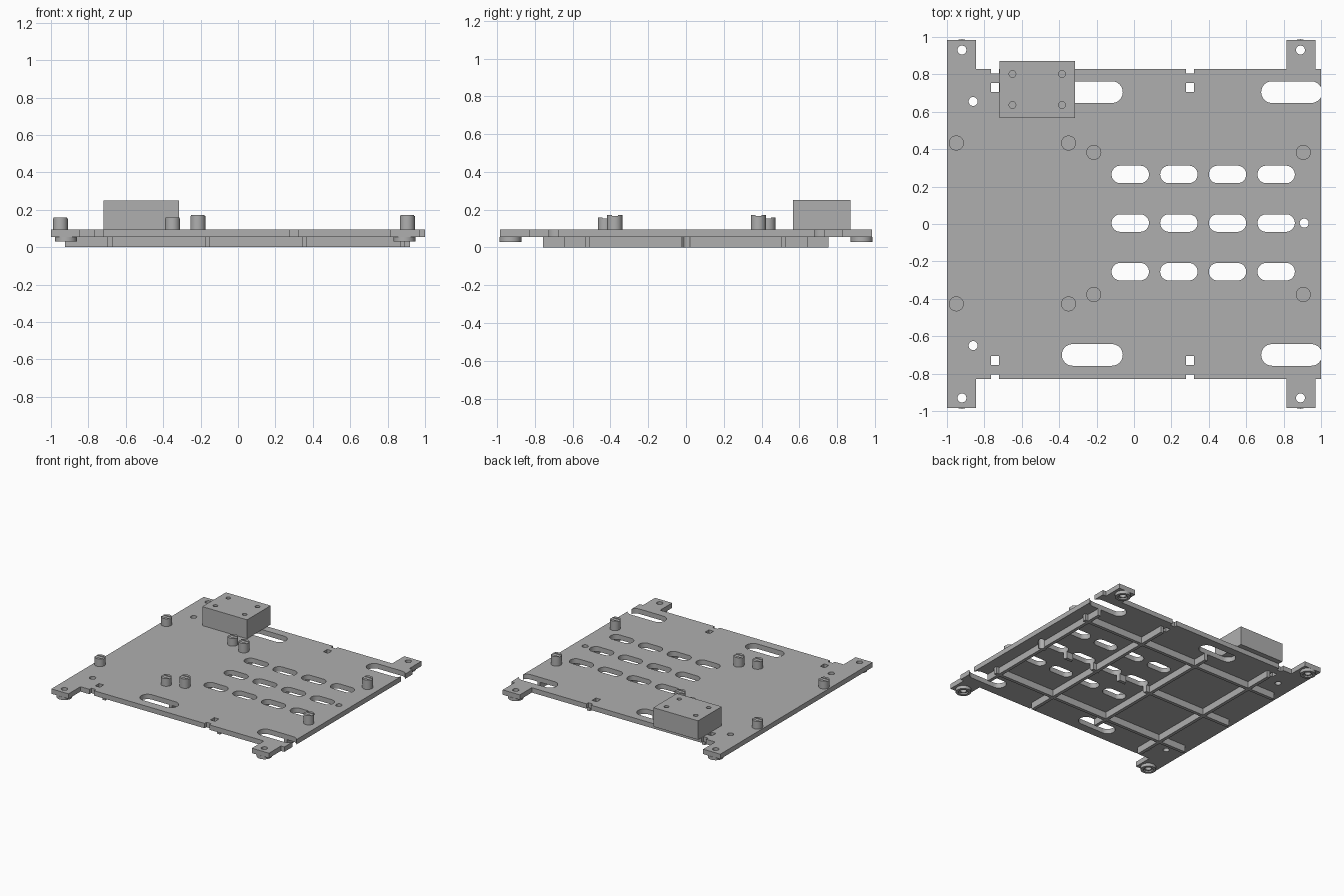
import bpy, bmesh, math
from mathutils import Matrix

if "Cube" in bpy.data.objects:
    bpy.data.objects.remove(bpy.data.objects["Cube"])

GREY = (0.43, 0.43, 0.43, 1)
grey = bpy.data.materials.new("plain_grey")
grey.use_nodes = True
grey.diffuse_color = GREY
grey.node_tree.nodes["Principled BSDF"].inputs["Base Color"].default_value = GREY

BOTTOM, TOP = 0.055, 0.095


def make(name, bm):
    bmesh.ops.recalc_face_normals(bm, faces=bm.faces)
    mesh = bpy.data.meshes.new(name)
    bm.to_mesh(mesh)
    bm.free()
    mesh.materials.append(grey)
    ob = bpy.data.objects.new(name, mesh)
    bpy.context.collection.objects.link(ob)
    return ob


def prism(bm, points, z0, z1):
    face = bm.faces.new([bm.verts.new((x, y, z0)) for x, y in points])
    grown = bmesh.ops.extrude_face_region(bm, geom=[face])["geom"]
    verts = [v for v in grown if isinstance(v, bmesh.types.BMVert)]
    bmesh.ops.translate(bm, verts=verts, vec=(0, 0, z1 - z0))


def block(bm, x0, x1, y0, y1, z0, z1):
    prism(bm, [(x0, y0), (x1, y0), (x1, y1), (x0, y1)], z0, z1)


def slot(bm, x, y, half_length, radius, z0, z1, steps=16):
    # Stadium outline; a zero straight part gives a circle
    straight = half_length - radius
    points = []
    for side in (1, -1):
        for i in range(steps + (straight > 0)):
            a = math.pi * (i / steps - 0.5)
            points.append((x + side * (straight + radius * math.cos(a)),
                           y + side * radius * math.sin(a)))
    prism(bm, points, z0, z1)


def disc(bm, x, y, r, z0, z1):
    slot(bm, x, y, r, r, z0, z1)


def cut(ob, cutter):
    mod = ob.modifiers.new("cut", 'BOOLEAN')
    mod.operation = 'DIFFERENCE'
    mod.solver = 'EXACT'
    mod.object = cutter
    bpy.context.view_layer.objects.active = ob
    bpy.ops.object.modifier_apply(modifier=mod.name)


def smooth(ob):
    bpy.ops.object.select_all(action='DESELECT')
    ob.select_set(True)
    bpy.context.view_layer.objects.active = ob
    bpy.ops.object.shade_smooth_by_angle(angle=math.radians(30))


feet = [(x, s * 0.93) for x in (-0.92, 0.89) for s in (1, -1)]

# Base plate with four corner ears
half = [(1, 0.83), (0.97, 0.83), (0.97, 0.985), (0.815, 0.985), (0.815, 0.83),
        (-0.845, 0.83), (-0.845, 0.985), (-1, 0.985)]
bm = bmesh.new()
prism(bm, half + [(x, -y) for x, y in reversed(half)], BOTTOM, TOP)
plate = make("base_plate", bm)

# Everything punched through the plate and its ribs
bm = bmesh.new()
for x in (-0.02, 0.24, 0.50, 0.76):
    for y in (0.265, 0.005, -0.255):
        slot(bm, x, y, 0.1, 0.047, -0.1, 0.2)
for x in (-0.223, 0.843):
    for y in (0.705, -0.70):
        slot(bm, x, y, 0.163, 0.058, -0.1, 0.2)
for x, y in feet + [(-0.86, 0.655), (-0.86, -0.65), (0.91, 0.005)]:
    disc(bm, x, y, 0.024, -0.1, 0.2)
for x in (-0.743, 0.3):
    for s in (1, -1):
        for a, b in ((0.705, 0.755), (0.805, 0.9)):
            block(bm, x - 0.021, x + 0.021, min(s * a, s * b), max(s * a, s * b), -0.1, 0.2)
punch = make("punch_cutter", bm)
cut(plate, punch)
smooth(plate)

# Stiffening ribs underneath
T = 0.0135
for i, x in enumerate((-0.685, -0.163, 0.355, 0.88)):
    bm = bmesh.new()
    block(bm, x - T, x + T, -0.757, 0.753, 0, BOTTOM)
    cut(make(f"long_rib_{i + 1}", bm), punch)
for i, y in enumerate((-0.521, -0.01, 0.516)):
    bm = bmesh.new()
    block(bm, -0.925, 0.92, y - T, y + T, 0, BOTTOM)
    cut(make(f"cross_rib_{i + 1}", bm), punch)

# Round feet with counterbored screw holes
bm = bmesh.new()
for x, y in feet:
    disc(bm, x, y, 0.036, 0, 0.042)
bore = make("counterbore_cutter", bm)
for i, (x, y) in enumerate(feet):
    bm = bmesh.new()
    disc(bm, x, y, 0.058, 0.03, BOTTOM)
    foot = make(f"foot_{i + 1}", bm)
    cut(foot, punch)
    cut(foot, bore)
    smooth(foot)

# Standoffs with a shallow groove across the top
groups = (((-0.95, -0.35), 0.43, 0.158), ((-0.215, 0.905), 0.38, 0.172))
for xs, y, top in groups:
    for x in xs:
        for s in (1, -1):
            bm = bmesh.new()
            disc(bm, x, s * y + 0.003, 0.04, TOP, top)
            post = make("standoff", bm)
            bm = bmesh.new()
            block(bm, x - 0.1, x + 0.1, s * y - 0.013, s * y + 0.019, top - 0.005, top + 0.1)
            groove = make("groove_cutter", bm)
            cut(post, groove)
            bpy.data.objects.remove(groove)
            smooth(post)

# Box-shaped module with four blind screw holes
bm = bmesh.new()
block(bm, -0.72, -0.315, 0.567, 0.872, TOP, 0.25)
module = make("module_box", bm)
bm = bmesh.new()
for x in (-0.65, -0.385):
    for y in (0.802, 0.636):
        disc(bm, x, y, 0.018, 0.2, 0.3)
holes = make("module_hole_cutter", bm)
cut(module, holes)
smooth(module)

for helper in (punch, bore, holes):
    bpy.data.objects.remove(helper)
